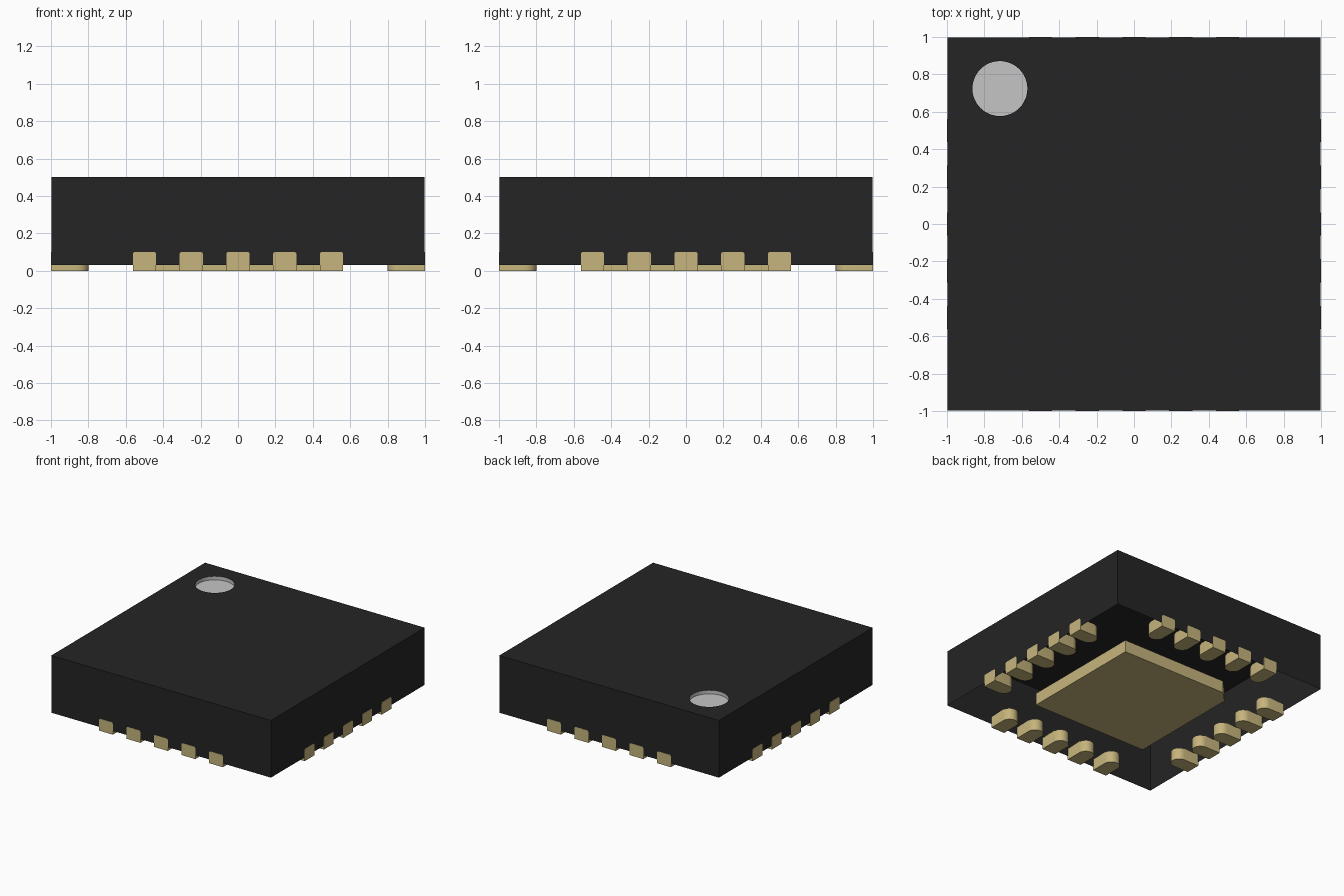
import bpy, bmesh, math
from mathutils import Matrix

cube = bpy.data.objects.get("Cube")
if cube:
    bpy.data.objects.remove(cube, do_unlink=True)


def material(name, rgb, rough):
    m = bpy.data.materials.new(name)
    m.use_nodes = True
    col = (*rgb, 1.0)
    m.diffuse_color = col
    bsdf = m.node_tree.nodes["Principled BSDF"]
    bsdf.inputs["Base Color"].default_value = col
    bsdf.inputs["Roughness"].default_value = rough
    return m


BLACK = material("black plastic", (0.018, 0.018, 0.018), 0.6)
GOLD = material("gold metal", (0.57, 0.46, 0.205), 0.4)
GREY = material("light grey", (0.56, 0.56, 0.56), 0.6)


def add_object(name, bm, mat, smooth=False):
    mesh = bpy.data.meshes.new(name)
    bm.to_mesh(mesh)
    bm.free()
    mesh.materials.append(mat)
    ob = bpy.data.objects.new(name, mesh)
    bpy.context.collection.objects.link(ob)
    if smooth:
        bpy.ops.object.select_all(action='DESELECT')
        ob.select_set(True)
        bpy.context.view_layer.objects.active = ob
        bpy.ops.object.shade_smooth_by_angle(angle=math.radians(35))
    return ob


def loop(bm, pts, z):
    verts = [bm.verts.new((x, y, z)) for x, y in pts]
    return verts


def wall(bm, low, high):
    n = len(low)
    for i in range(n):
        j = (i + 1) % n
        bm.faces.new((low[i], low[j], high[j], high[i]))


def prism(pts, z0, z1):
    bm = bmesh.new()
    low, high = loop(bm, pts, z0), loop(bm, pts, z1)
    wall(bm, low, high)
    bm.faces.new(high)
    bm.faces.new(low[::-1])
    return bm


H = 0.998                     # half width of the body
TOP, BOTTOM = 0.50, 0.03
MX, MY, MR, DEPTH = -0.717, 0.724, 0.147, 0.03
circle = [(MX + MR * math.cos(math.tau * i / 48), MY + MR * math.sin(math.tau * i / 48))
          for i in range(48)]

# Body: thin shell, open underneath, with a round hole in the top
bm = bmesh.new()
square = [(-H, -H), (H, -H), (H, H), (-H, H)]
low, high = loop(bm, square, BOTTOM), loop(bm, square, TOP)
wall(bm, low, high)
rim = loop(bm, circle, TOP)
edges = [bm.edges.new((rim[i], rim[(i + 1) % 48])) for i in range(48)]
edges += [bm.edges.get((high[i], high[(i + 1) % 4])) for i in range(4)]
bmesh.ops.triangle_fill(bm, use_beauty=True, use_dissolve=False, edges=edges,
                        normal=(0, 0, 1))
bm.normal_update()
for f in bm.faces:
    if abs(f.normal.z) > 0.9 and f.normal.z < 0:
        f.normal_flip()
add_object("body_shell", bm, BLACK)

# Orientation mark: shallow round dish in the top corner
bm = bmesh.new()
low, high = loop(bm, circle, TOP - DEPTH), loop(bm, circle, TOP)
wall(bm, high, low)           # walls face the dish centre
bm.faces.new(low)
add_object("corner_mark_dish", bm, GREY, smooth=True)

# Central pad with one cut corner
P, C = 0.525, 0.09
pad = [(-P, -P), (P, -P), (P, P), (C - P, P), (-P, P - C)]
add_object("centre_pad", prism(pad, 0.0, 0.1), GOLD)

# Leads: five on each side, rounded at the inner end
R, OUT, INNER = 0.0625, -1.0, -0.80
outline = [(-R, OUT), (R, OUT)]
outline += [(R * math.cos(math.pi * i / 16), INNER - R + R * math.sin(math.pi * i / 16))
            for i in range(17)]
for s, side in enumerate(("front", "left", "back", "right")):
    for k in range(5):
        bm = prism(outline, 0.0, 0.1)
        # soften the upper rim, leaving the outer edge to end flat
        rim = [e for e in bm.edges
               if all(v.co.z > 0.09 for v in e.verts)
               and not all(v.co.y < OUT + 0.001 for v in e.verts)]
        bmesh.ops.bevel(bm, geom=rim, offset=0.01, segments=2, profile=0.5,
                        affect='EDGES')
        place = Matrix.Rotation(s * math.pi / 2, 4, 'Z') @ \
            Matrix.Translation(((k - 2) * 0.25, 0, 0))
        bmesh.ops.transform(bm, matrix=place, verts=bm.verts)
        add_object(f"{side}_lead_{k + 1}", bm, GOLD, smooth=True)
